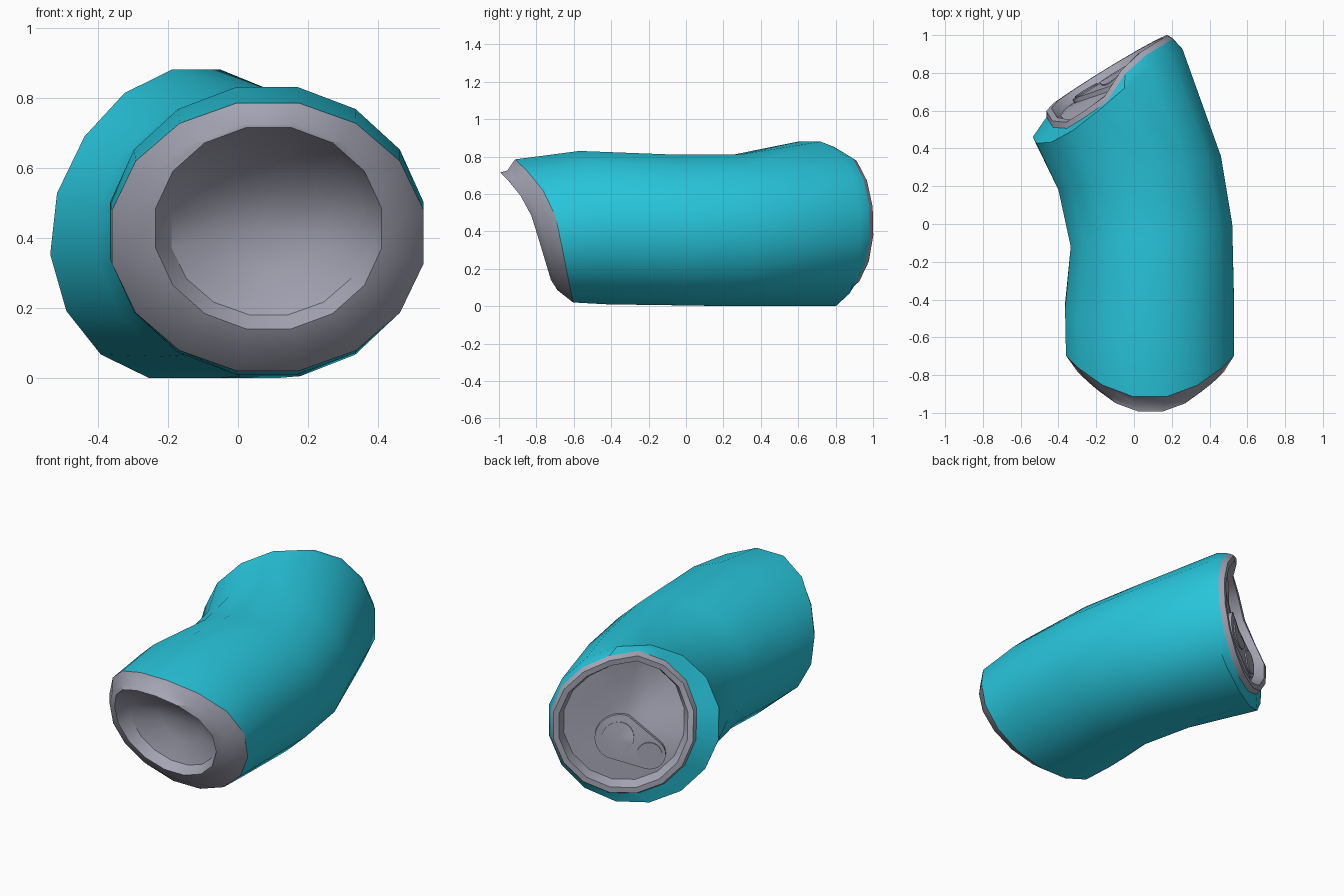
import bpy
import bmesh
import math
from mathutils import Vector

SIDES = 16
FLAT = math.cos(math.pi / SIDES)

cube = bpy.data.objects.get("Cube")
if cube:
    bpy.data.objects.remove(cube, do_unlink=True)


def make_material(name, rgb, rough):
    mat = bpy.data.materials.new(name)
    mat.use_nodes = True
    mat.diffuse_color = (*rgb, 1)
    bsdf = mat.node_tree.nodes["Principled BSDF"]
    bsdf.inputs["Base Color"].default_value = (*rgb, 1)
    bsdf.inputs["Roughness"].default_value = rough
    return mat


teal = make_material("teal paint", (0.021, 0.56, 0.71), 0.5)
metal = make_material("grey metal", (0.37, 0.37, 0.455), 0.5)


def loft(name, rings, mat):
    """Skin a row of rings; a ring of one point closes that end."""
    bm = bmesh.new()
    rows = [[bm.verts.new(p) for p in ring] for ring in rings]
    for a, b in zip(rows, rows[1:]):
        count = max(len(a), len(b))
        for k in range(count):
            j = (k + 1) % count
            if len(a) == 1:
                bm.faces.new((a[0], b[k], b[j]))
            elif len(b) == 1:
                bm.faces.new((a[k], b[0], a[j]))
            else:
                bm.faces.new((a[k], b[k], b[j], a[j]))
    mesh = bpy.data.meshes.new(name)
    bm.to_mesh(mesh)
    bm.free()
    mesh.materials.append(mat)
    obj = bpy.data.objects.new(name, mesh)
    bpy.context.collection.objects.link(obj)
    bpy.ops.object.select_all(action='DESELECT')
    obj.select_set(True)
    bpy.context.view_layer.objects.active = obj
    bpy.ops.object.shade_smooth_by_angle(angle=math.radians(32))


def unit_ring():
    """Sides of the round section, with flats at top, bottom, left, right."""
    for k in range(SIDES):
        t = (k + 0.5) * math.tau / SIDES
        yield math.cos(t) / FLAT, math.sin(t) / FLAT


def clamp(t):
    return max(0.0, min(1.0, t))


def section(left, right, low, high, shift):
    """Upright oval between two plan points, pushed along its own axis."""
    a, b = Vector((*left, 0)), Vector((*right, 0))
    mid, half = (a + b) / 2, (b - a) / 2
    axis = Vector((-half.y, half.x, 0)).normalized()
    return [mid + half * u + axis * shift(u, v)
            + Vector((0, 0, (low + high) / 2 + (high - low) / 2 * v))
            for u, v in unit_ring()]


# Crumpled front end: the upper part leans forward
def front_y(z):
    return -0.60 - 0.2 * z - 1.4 * max(0, z - 0.45) ** 2


def front_ring(x0, x1, z0, z1, lift=0.0, lean=0.0):
    ring = []
    for u, v in unit_ring():
        z = (z0 + z1) / 2 + (z1 - z0) / 2 * v
        x = (x0 + x1) / 2 + (x1 - x0) / 2 * u
        ring.append(Vector((x, front_y(z) + lift - lean * z, z)))
    return ring


# Back lid: its upper inner quarter is pushed in
LID_LEFT, LID_RIGHT = Vector((-0.47, 0.60, 0)), Vector((0.18, 1.0, 0))
LID_MID = (LID_LEFT + LID_RIGHT) / 2 + Vector((0, 0, 0.455))
LID_SIDE = (LID_RIGHT - LID_LEFT) / 2
LID_AXIS = Vector((-LID_SIDE.y, LID_SIDE.x, 0)).normalized()
LID_UP = Vector((0, 0, 0.385))


def lid_point(u, v, lift):
    dent = 0.11 * clamp((0.35 - u) / 0.6) * clamp((v + 0.25) / 0.75)
    bulge = 0.02 * max(-v, 0)
    return (LID_MID + LID_SIDE * u + LID_UP * v
            + LID_AXIS * (lift + bulge - dent))


def lid_ring(scale, lift):
    return [lid_point(u * scale, v * scale, lift) for u, v in unit_ring()]


front_edge = front_ring(-0.36, 0.53, 0.02, 0.785)
back_edge = lid_ring(1.03, -0.03)

# Bent can wall
loft("can_body", [
    front_edge,
    section((-0.365, -0.42), (0.53, -0.42), 0.01, 0.83,
            lambda u, v: -0.15 * max(v, 0)),
    section((-0.335, -0.12), (0.52, 0.0), 0.005, 0.81, lambda u, v: 0),
    section((-0.40, 0.18), (0.46, 0.36), 0.0, 0.81, lambda u, v: 0),
    section((-0.53, 0.45), (0.26, 0.92), 0.0, 0.88,
            lambda u, v: 0.025 * v * v - 0.055 * v + 0.08 * u * max(v, 0)),
    back_edge,
], teal)

# Shallow dished base with its standing rim
loft("can_base", [
    [Vector((0.09, -0.65, 0.42))],
    front_ring(-0.05, 0.23, 0.30, 0.54, 0.015),
    front_ring(-0.19, 0.365, 0.18, 0.66, -0.03, 0.05),
    front_ring(-0.235, 0.41, 0.14, 0.715, -0.08, 0.1),
    front_ring(-0.297, 0.475, 0.085, 0.725, -0.065, 0.055),
    front_edge,
], metal)

# Lid with raised seam and sunken panel
loft("can_lid", [
    back_edge,
    lid_ring(0.99, 0.0),
    lid_ring(0.91, 0.0),
    lid_ring(0.85, -0.055),
    lid_ring(0.60, -0.055),
    lid_ring(0.30, -0.055),
    [lid_point(0, 0, -0.055)],
], metal)

# Pull tab: a tapered plate spanning two round ends
BIG, SMALL = Vector((0.08, -0.21)), Vector((-0.37, -0.44))


def plate(name, circles, low, high):
    outline = []
    for k in range(28):
        t = k * math.tau / 28
        d = Vector((math.cos(t), math.sin(t)))
        centre, radius = max(circles, key=lambda c: c[0].dot(d) + c[1])
        outline.append(centre + d * radius)
    mid = sum(outline, Vector((0, 0))) / len(outline)
    loft(name, [[lid_point(p.x, p.y, low) for p in outline],
                [lid_point(p.x, p.y, high) for p in outline],
                [lid_point(mid.x, mid.y, high)]], metal)


plate("pull_tab", [(BIG, 0.33), (SMALL, 0.23)], -0.06, -0.035)
plate("tab_rivet_disc", [(BIG, 0.23)], -0.036, -0.028)
plate("tab_finger_disc", [(SMALL, 0.18)], -0.036, -0.028)
